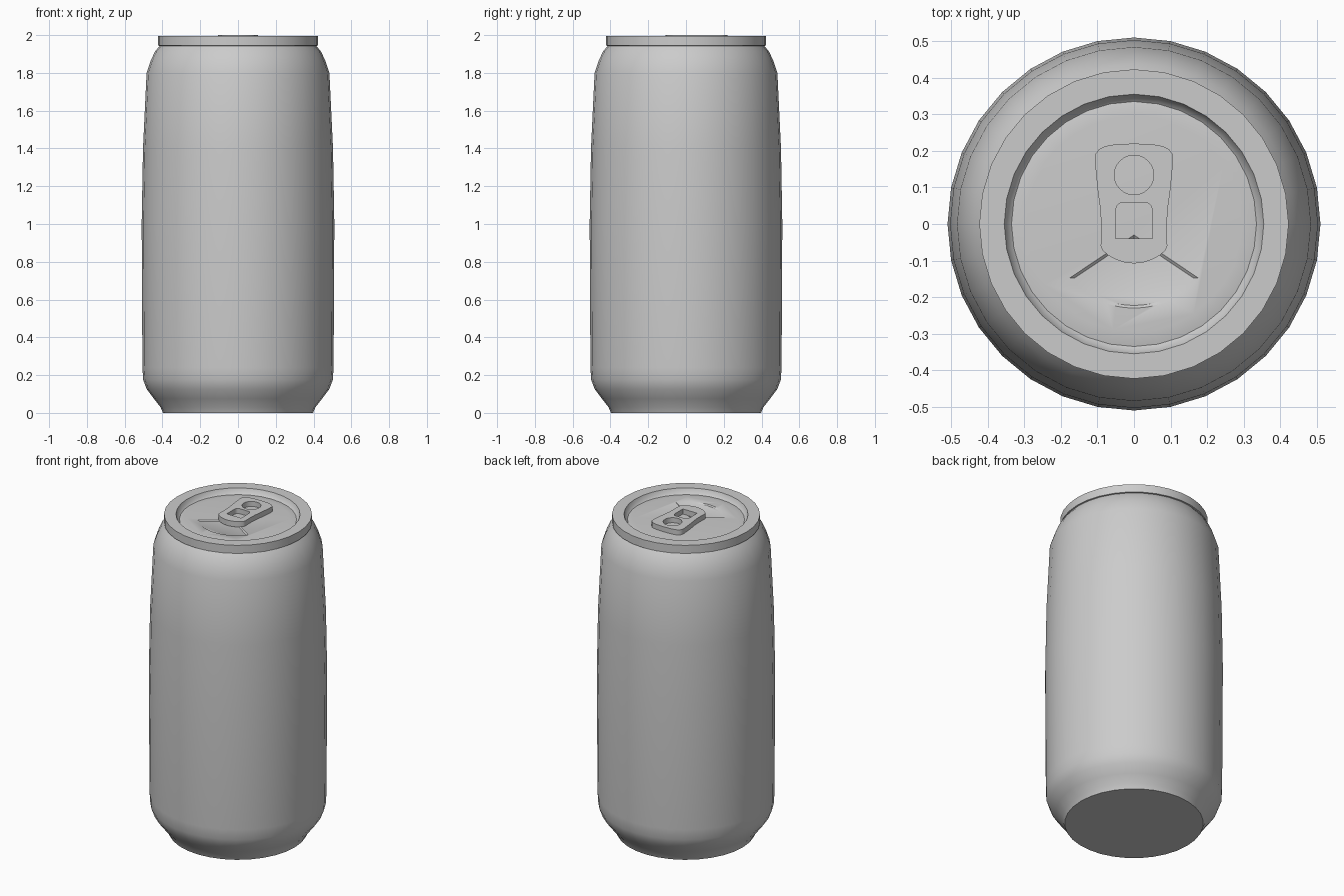
import bpy, bmesh, math

if "Cube" in bpy.data.objects:
    bpy.data.objects.remove(bpy.data.objects["Cube"])

SIDES = 32
LID_Z = 1.968


def add_mesh(name, bm):
    bmesh.ops.recalc_face_normals(bm, faces=bm.faces)
    mesh = bpy.data.meshes.new(name)
    bm.to_mesh(mesh)
    bm.free()
    obj = bpy.data.objects.new(name, mesh)
    bpy.context.collection.objects.link(obj)
    return obj


def make_active(obj):
    bpy.ops.object.select_all(action='DESELECT')
    obj.select_set(True)
    bpy.context.view_layer.objects.active = obj


def loft(name, rings):
    """Skin a stack of equal-length rings and cap both ends."""
    bm = bmesh.new()
    loops = [[bm.verts.new(p) for p in ring] for ring in rings]
    for a, b in zip(loops, loops[1:]):
        for i in range(len(a)):
            j = (i + 1) % len(a)
            bm.faces.new((a[i], a[j], b[j], b[i]))
    bm.faces.new(loops[0])
    bm.faces.new(loops[-1])
    return add_mesh(name, bm)


def circle(r, z):
    return [(r * math.cos(2 * math.pi * i / SIDES),
             r * math.sin(2 * math.pi * i / SIDES), z) for i in range(SIDES)]


# Can body: base, wall, shoulder, rim and recessed lid in one lathe profile
profile = [(0.397, 0), (0.41, 0.03), (0.445, 0.075), (0.483, 0.125), (0.502, 0.175),
           (0.506, 0.24), (0.51, 1.0), (0.503, 1.4), (0.484, 1.8), (0.462, 1.865),
           (0.44, 1.912), (0.415, 1.943), (0.423, 1.945), (0.423, 1.996),
           (0.355, 1.996), (0.346, 1.972), (0.335, 1.963), (0.32, 1.966),
           (0.295, LID_Z)]
body = loft("can_body", [circle(r, z) for r, z in profile])


# Shallow fan-shaped opening panel pressed into the lid
def fan(scale, z):
    arc = [math.radians(-140 + 100 * i / 16) for i in range(17)]
    pts = [(0, -0.03)] + [(0.23 * math.cos(a), 0.23 * math.sin(a)) for a in arc]
    return [(x * scale, -0.14 + (y + 0.14) * scale, z) for x, y in pts]


cutter = loft("opening_cutter", [fan(0.92, LID_Z - 0.006), fan(1.04, LID_Z + 0.003)])
cutter.hide_render = True
cutter.hide_viewport = False
cut = body.modifiers.new("opening", 'BOOLEAN')
cut.operation = 'DIFFERENCE'
cut.solver = 'EXACT'
cut.object = cutter
make_active(body)
bpy.ops.object.modifier_apply(modifier=cut.name)
bpy.data.objects.remove(cutter)
bpy.ops.object.shade_smooth_by_angle(angle=math.radians(38))

# Pull tab: filled outline with a round and a square hole
curve = bpy.data.curves.new("pull_tab", 'CURVE')
curve.dimensions = '2D'
curve.fill_mode = 'BOTH'
curve.extrude = 0.017


def add_loop(points):
    spline = curve.splines.new('POLY')
    spline.points.add(len(points) - 1)
    for p, (x, y) in zip(spline.points, points):
        p.co = (x, y, 0, 1)
    spline.use_cyclic_u = True


half = [(0, 0.22), (0.05, 0.218), (0.078, 0.213), (0.095, 0.205), (0.105, 0.192),
        (0.107, 0.175), (0.103, 0.13), (0.099, 0.09), (0.092, 0.04), (0.09, 0.0),
        (0.091, -0.06), (0.086, -0.072), (0.07, -0.086), (0.05, -0.097),
        (0.026, -0.105), (0, -0.108)]
add_loop(half + [(-x, y) for x, y in half[-2:0:-1]])
add_loop([(0.054 * math.cos(math.pi * i / 12), 0.134 + 0.054 * math.sin(math.pi * i / 12))
          for i in range(24)])
notch = [(0.05, -0.04), (0.05, 0.038), (0.047, 0.049), (0.041, 0.056), (0.031, 0.059)]
add_loop(notch + [(-x, y) for x, y in reversed(notch)])

tab = bpy.data.objects.new("pull_tab", curve)
tab.location.z = 1.983
bpy.context.collection.objects.link(tab)
make_active(tab)
bpy.ops.object.convert(target='MESH')
bpy.ops.object.shade_smooth_by_angle(angle=math.radians(35))
